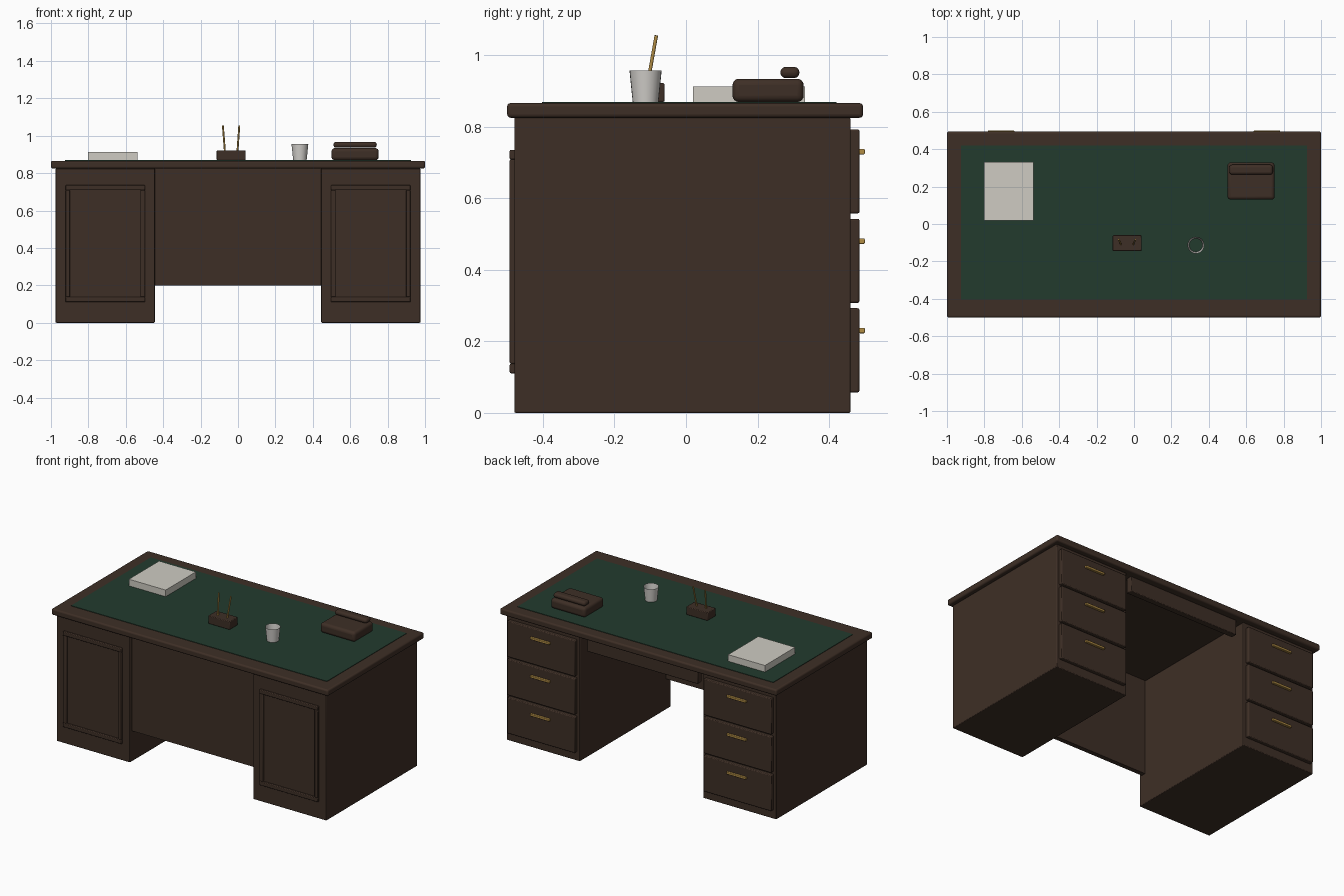
import bpy
import bmesh
from math import radians
from mathutils import Vector

cube = bpy.data.objects.get("Cube")
if cube:
    bpy.data.objects.remove(cube, do_unlink=True)


def material(name, rgb, roughness=0.6):
    mat = bpy.data.materials.new(name)
    mat.use_nodes = True
    color = (*rgb, 1.0)
    mat.diffuse_color = color
    shader = mat.node_tree.nodes["Principled BSDF"]
    shader.inputs["Base Color"].default_value = color
    shader.inputs["Roughness"].default_value = roughness
    return mat


WOOD = material("dark_wood", (0.048, 0.028, 0.019))
LEATHER = material("green_leather", (0.016, 0.043, 0.027))
PAPER = material("paper", (0.62, 0.60, 0.54))
CHINA = material("china_white", (0.65, 0.63, 0.60))
BRASS = material("brass", (0.45, 0.27, 0.06), 0.3)


def add_object(name, bm, mat, smooth=False):
    mesh = bpy.data.meshes.new(name)
    bm.to_mesh(mesh)
    bm.free()
    mesh.materials.append(mat)
    obj = bpy.data.objects.new(name, mesh)
    bpy.context.collection.objects.link(obj)
    if smooth:
        bpy.ops.object.select_all(action="DESELECT")
        obj.select_set(True)
        bpy.context.view_layer.objects.active = obj
        bpy.ops.object.shade_smooth_by_angle(angle=radians(40))
    return obj


def box(name, mat, x, y, z, bevel=0.0, segments=2):
    """Box spanning the (low, high) range on each axis, with rounded edges."""
    low, high = (Vector(c) for c in zip(x, y, z))
    bm = bmesh.new()
    bmesh.ops.create_cube(bm, size=1)
    size, middle = high - low, (low + high) / 2
    for v in bm.verts:
        v.co = v.co * size + middle
    obj = add_object(name, bm, mat, smooth=bevel > 0)
    if bevel:
        mod = obj.modifiers.new("rounded_edges", "BEVEL")
        mod.width = bevel
        mod.segments = segments
    return obj


def tube(name, mat, start, end, r1, r2, sides, caps):
    """Round bar or open cone from start to end."""
    start, end = Vector(start), Vector(end)
    axis = end - start
    bm = bmesh.new()
    bmesh.ops.create_cone(bm, cap_ends=caps, segments=sides,
                          radius1=r1, radius2=r2, depth=axis.length)
    turn = axis.to_track_quat("Z", "Y")
    for v in bm.verts:
        v.co = turn @ v.co + (start + end) / 2
    return add_object(name, bm, mat, smooth=True)


def span(center, width):
    return (center - width / 2, center + width / 2)


# Desktop with leather inlay
TOP = 0.866
box("desktop", WOOD, (-1, 1), (-0.5, 0.495), (0.825, TOP), 0.01, 3)
box("leather_inlay", LEATHER, (-0.925, 0.925), (-0.403, 0.42), (TOP - 0.002, TOP + 0.003))

# Pedestals with drawers at the back and framed panels at the front
for side, label in ((1, "left"), (-1, "right")):
    cx = side * 0.71
    box(f"{label}_pedestal", WOOD, span(cx, 0.53), (-0.48, 0.46), (0, 0.825), 0.004)
    for i in range(3):
        z = 0.175 + 0.25 * i
        box(f"{label}_drawer_{i + 1}", WOOD, span(cx, 0.49), (0.455, 0.485),
            span(z, 0.235), 0.005)
        box(f"{label}_handle_{i + 1}", BRASS, span(cx, 0.14), (0.483, 0.5),
            span(z + 0.055, 0.015), 0.003)
    for part, z in (("top", 0.722), ("bottom", 0.124)):
        box(f"{label}_{part}_rail", WOOD, span(cx, 0.425), (-0.493, -0.475),
            span(z, 0.027), 0.004)
    for part, dx in (("outer", side * 0.2), ("inner", side * -0.2)):
        box(f"{label}_{part}_stile", WOOD, span(cx + dx, 0.025), (-0.493, -0.475),
            (0.137, 0.709), 0.004)

# Kneehole
box("modesty_panel", WOOD, (-0.446, 0.446), (-0.46, -0.43), (0.2, 0.826))
box("center_drawer", WOOD, (-0.4, 0.4), (0.41, 0.45), (0.727, 0.826), 0.004)

# Desk items
REST = TOP + 0.003
box("paper_stack", PAPER, (-0.803, -0.537), (0.02, 0.332), (REST, 0.912))
box("telephone_body", WOOD, (0.5, 0.752), (0.13, 0.329), (REST, 0.934), 0.018, 4)
box("telephone_handset", WOOD, (0.51, 0.742), (0.264, 0.317), (0.936, 0.967), 0.0145, 4)
box("pen_stand", WOOD, (-0.114, 0.041), (-0.145, -0.06), (REST, 0.922), 0.004)
for label, x0, x1 in (("right", -0.07, -0.081), ("left", -0.003, 0.007)):
    tube(f"{label}_pen", BRASS, (x0, -0.108, 0.915), (x1, -0.083, 1.055),
         0.005, 0.005, 10, True)
tube("cup", CHINA, (0.331, -0.113, REST), (0.331, -0.113, 0.957),
     0.036, 0.045, 24, False)
